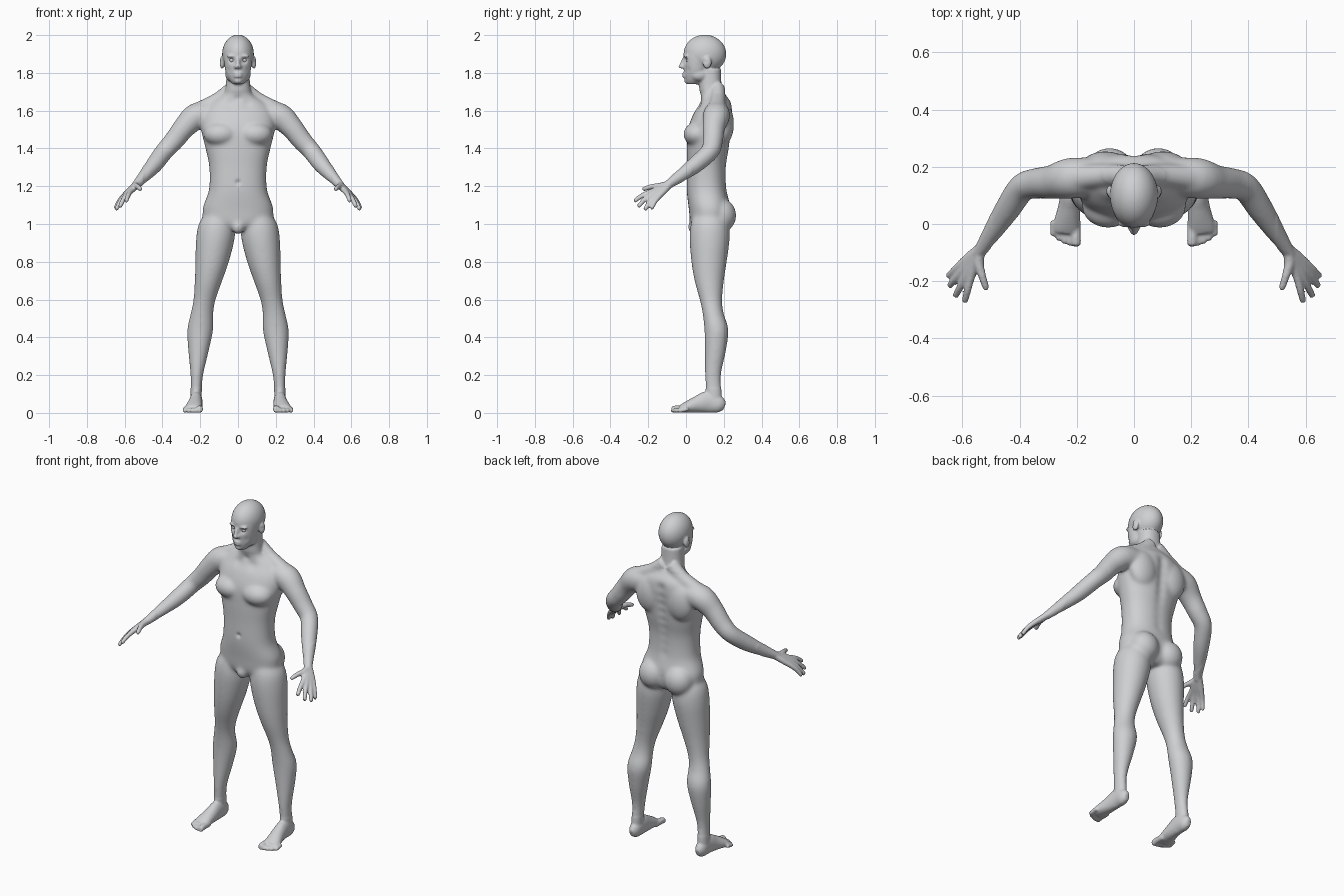
import bpy
import bmesh
import math
from mathutils import Vector, Matrix

cube = bpy.data.objects.get("Cube")
if cube:
    bpy.data.objects.remove(cube, do_unlink=True)

skin = bpy.data.materials.new("light grey skin")
skin.use_nodes = True
grey = (0.62, 0.63, 0.645, 1)
skin.diffuse_color = grey
skin.node_tree.nodes["Principled BSDF"].inputs["Base Color"].default_value = grey

UP = Vector((0, 0, 1))


def resample(rows, steps=5):
    """Catmull-Rom interpolation through rows of (x, y, z, radius a, radius b)."""
    ends = [rows[0]] + list(rows) + [rows[-1]]
    result = []
    for p, q, r, s in zip(ends, ends[1:], ends[2:], ends[3:]):
        for k in range(steps):
            t = k / steps
            result.append([b + t * (c - a + t * (2 * a - 5 * b + 4 * c - d
                           + t * (3 * (b - c) + d - a))) / 2
                           for a, b, c, d in zip(p, q, r, s)])
    result.append(list(rows[-1]))
    return result


def loft(bm, rows, sides=(1, -1), level=False, power=1.0, segments=28):
    """Closed tube of elliptical sections, level or square to its path."""
    path = resample(rows)
    for side in sides:
        rings = []
        for i, (x, y, z, ra, rb) in enumerate(path):
            across, along = Vector((1, 0, 0)), Vector((0, 1, 0))
            if not level:
                after, before = path[min(i + 1, len(path) - 1)], path[max(i - 1, 0)]
                tangent = (Vector(after[:3]) - Vector(before[:3])).normalized()
                across = tangent.cross(UP).normalized()
                along = across.cross(tangent)
            ring = []
            for k in range(segments):
                angle = math.tau * k / segments
                c, s = math.cos(angle), math.sin(angle)
                c = math.copysign(abs(c) ** power, c)
                s = math.copysign(abs(s) ** power, s)
                co = Vector((x, y, z)) + across * ra * c + along * rb * s
                co.x *= side
                ring.append(bm.verts.new(co))
            rings.append(ring)
        for low, high in zip(rings, rings[1:]):
            for k in range(segments):
                n = (k + 1) % segments
                bm.faces.new((low[k], low[n], high[n], high[k]))
        bm.faces.new(rings[0][::-1])
        bm.faces.new(rings[-1])


def ball(bm, centre, radii, sides=(1, -1)):
    for side in sides:
        place = Matrix.Translation((centre[0] * side, centre[1], centre[2]))
        bmesh.ops.create_icosphere(bm, subdivisions=4, radius=1,
                                   matrix=place @ Matrix.Diagonal((*radii, 1)))


def finish(name, bm):
    for face in bm.faces:
        face.smooth = True
    mesh = bpy.data.meshes.new(name)
    bm.to_mesh(mesh)
    bm.free()
    mesh.materials.append(skin)
    obj = bpy.data.objects.new(name, mesh)
    bpy.context.collection.objects.link(obj)
    return obj


MIDDLE = (1,)
bm = bmesh.new()

# Torso and neck
loft(bm, [(0, .125, .965, .08, .07), (0, .125, 1, .17, .1), (0, .125, 1.08, .187, .11),
          (0, .11, 1.18, .154, .106), (0, .109, 1.3, .152, .104), (0, .117, 1.4, .172, .112),
          (0, .125, 1.5, .195, .115), (0, .143, 1.58, .19, .105), (0, .157, 1.64, .15, .083),
          (0, .145, 1.68, .085, .068), (0, .13, 1.72, .066, .06), (0, .125, 1.82, .06, .06)],
     MIDDLE, level=True, power=.88, segments=48)
# Chest, shoulder blades, buttocks and groin
ball(bm, (.09, .06, 1.475), (.092, .074, .065))
ball(bm, (.1, .196, 1.53), (.09, .058, .115))
ball(bm, (.085, .185, 1.045), (.086, .081, .09))
ball(bm, (0, .045, .985), (.035, .035, .04), MIDDLE)
# Neck to shoulder slope
loft(bm, [(.02, .165, 1.72, .04, .045), (.09, .17, 1.665, .04, .042), (.2, .162, 1.61, .045, .04)])

# Legs
loft(bm, [(.1, .125, 1.06, .07, .08), (.112, .125, 1, .096, .1), (.12, .125, .92, .102, .106),
          (.137, .122, .8, .089, .094), (.156, .123, .7, .073, .078), (.177, .132, .6, .059, .06),
          (.19, .143, .53, .06, .056), (.2, .161, .44, .069, .064), (.209, .156, .33, .055, .056),
          (.218, .143, .2, .034, .043), (.222, .147, .1, .03, .042), (.222, .147, .04, .032, .044)],
     level=True)
# Feet
loft(bm, [(.222, .205, .035, .014, .022), (.222, .178, .044, .031, .044),
          (.222, .12, .058, .034, .058), (.226, .06, .045, .039, .045),
          (.235, 0, .029, .046, .029), (.238, -.03, .02, .045, .019)])
for i in range(5):
    x, tip = .203 + .0195 * i, -.078 + .0022 * i * i
    r = .012 if i else .018
    loft(bm, [(x, .01, .022, r, r), (x, tip + .03, r + .004, r, r),
              (x, tip + .008, r, r, r), (x, tip, r, r * .7, r * .7)], segments=16)

# Arms
loft(bm, [(.13, .165, 1.585, .065, .065), (.22, .16, 1.57, .072, .071), (.285, .147, 1.51, .06, .06),
          (.34, .142, 1.44, .054, .054), (.39, .127, 1.385, .05, .049), (.44, .055, 1.318, .046, .046),
          (.485, -.015, 1.265, .036, .036), (.525, -.075, 1.222, .026, .026),
          (.545, -.105, 1.2, .022, .022)])
# Palms and fingers, from the index to the little finger
wrist = Vector((.535, -.085, 1.212))
for knuckle, tip in (((.57, -.187, 1.17), (.592, -.274, 1.122)),
                     ((.588, -.182, 1.158), (.625, -.254, 1.092)),
                     ((.602, -.166, 1.148), (.646, -.218, 1.076)),
                     ((.61, -.145, 1.143), (.65, -.184, 1.082))):
    knuckle, tip = Vector(knuckle), Vector(tip)
    bend = knuckle.lerp(tip, .5) + UP * .006
    loft(bm, [(*wrist, .02, .02), (*wrist.lerp(knuckle, .55), .019, .017), (*knuckle, .0145, .0145),
              (*bend, .013, .013), (*knuckle.lerp(tip, .93), .0115, .0115), (*tip, .008, .008)],
         segments=16)
# Thumbs
loft(bm, [(*wrist, .018, .018), (.543, -.135, 1.2, .019, .019), (.531, -.18, 1.198, .014, .014),
          (.52, -.215, 1.188, .0125, .0125), (.516, -.23, 1.182, .009, .009)], segments=16)

# Skull and face
ball(bm, (0, .1, 1.9), (.084, .113, .102), MIDDLE)
loft(bm, [(0, .036, 1.74, .026, .032), (0, .047, 1.762, .046, .053), (0, .055, 1.8, .064, .065),
          (0, .06, 1.85, .073, .073), (0, .07, 1.9, .076, .082), (0, .08, 1.94, .07, .08)],
     MIDDLE, level=True, segments=40)
# Jaw, chin, nose, lips, brows and ears
ball(bm, (.035, .07, 1.79), (.032, .05, .035))
ball(bm, (0, .008, 1.758), (.022, .019, .015), MIDDLE)
loft(bm, [(0, -.006, 1.882, .009, .012), (0, -.02, 1.85, .011, .012),
          (0, -.026, 1.833, .014, .014), (0, -.02, 1.824, .015, .012)], MIDDLE, level=True)
ball(bm, (.013, -.013, 1.832), (.009, .012, .009))
for z in (1.796, 1.781):
    ball(bm, (0, -.004, z), (.025, .016, .008), MIDDLE)
ball(bm, (.03, .002, 1.888), (.03, .015, .009))
ball(bm, (.084, .112, 1.855), (.013, .023, .034))

bmesh.ops.recalc_face_normals(bm, faces=bm.faces)
body = finish("body", bm)

# Fuse all body parts into one skin
fuse = body.modifiers.new("fuse", "REMESH")
fuse.mode = "VOXEL"
fuse.voxel_size = .0056
evaluated = body.evaluated_get(bpy.context.evaluated_depsgraph_get())
fused = bpy.data.meshes.new_from_object(evaluated)
body.modifiers.clear()
bm = bmesh.new()
bm.from_mesh(fused)
bpy.data.meshes.remove(fused)


def relax(verts, times):
    for _ in range(times):
        bmesh.ops.smooth_vert(bm, verts=verts, factor=.5,
                              use_axis_x=True, use_axis_y=True, use_axis_z=True)


# Blend the large muscles more than the head, hands and feet
relax(bm.verts[:], 3)
relax([v for v in bm.verts if .13 < v.co.z < 1.7 and abs(v.co.x) < .5], 22)

# Soft dents: (centre, reach, push along y)
dents = [((0, .245, 1.2 + .05 * i), .03, -.011) for i in range(9)]
dents += [((0, .26, 1 + .03 * i), .016, -.014) for i in range(4)]
dents += [((0, .005, 1.22), .013, .009), ((0, .09, 1.665), .02, .008)]
for side in (1, -1):
    dents += [((.033 * side, -.005, 1.867), .014, .014), ((.093 * side, .1, 1.86), .009, .008),
              ((.05 * side, .01, 1.815), .018, .004), ((.05 * side, .06, 1.635), .025, .006)]
for centre, reach, push in dents:
    centre = Vector(centre)
    for v in bm.verts:
        if abs(v.co.z - centre.z) < 3 * reach:
            gap = (v.co - centre).length / reach
            v.co.y += push * math.exp(-gap * gap)

old = body.data
bpy.data.objects.remove(body)
bpy.data.meshes.remove(old)
finish("body", bm)

# Eyes
for side, name in ((1, "left_eye"), (-1, "right_eye")):
    bm = bmesh.new()
    ball(bm, (.032 * side, .015, 1.867), (.016, .015, .0125), MIDDLE)
    finish(name, bm)
